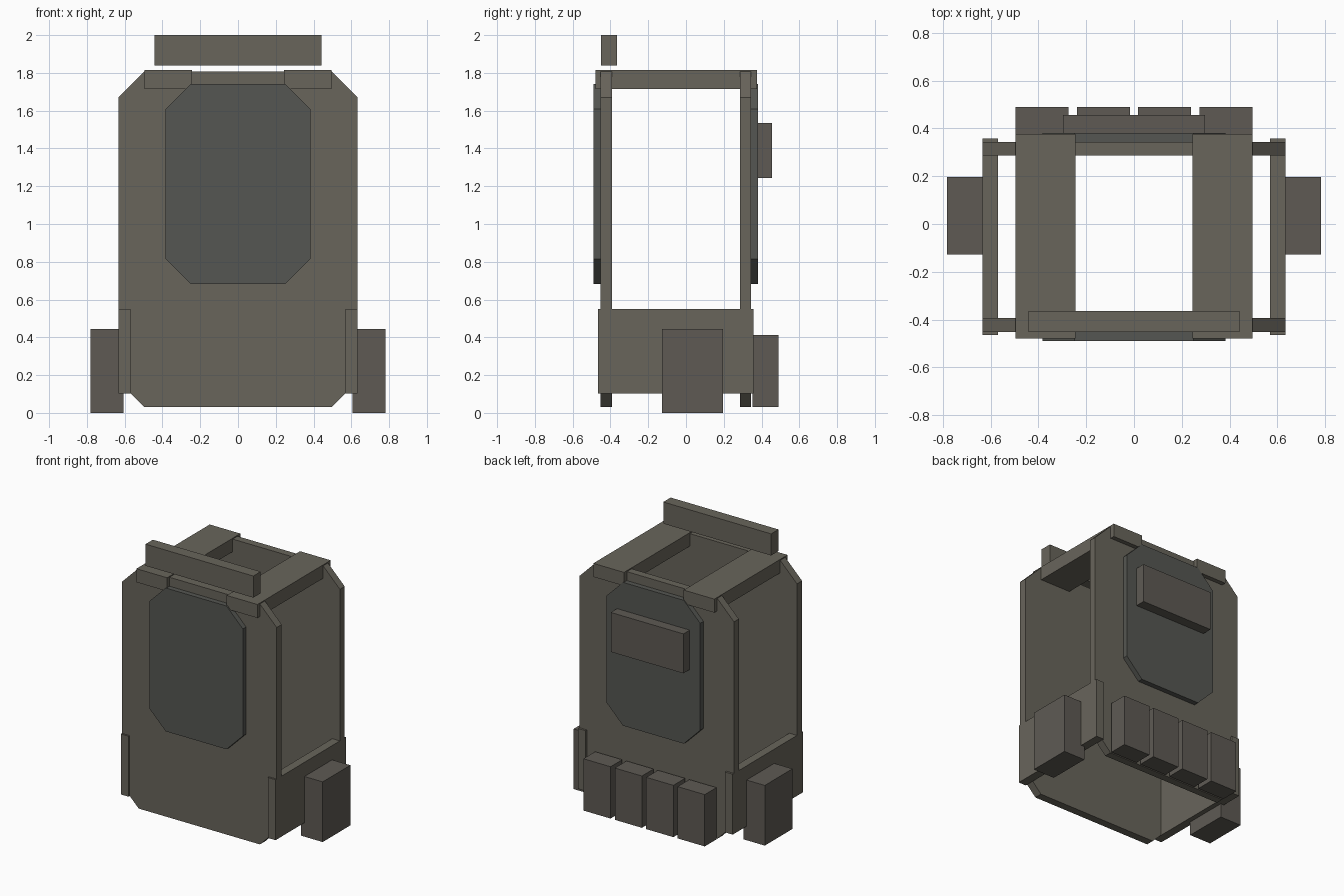
import bpy, bmesh

if "Cube" in bpy.data.objects:
    bpy.data.objects.remove(bpy.data.objects["Cube"])


def material(name, rgb):
    m = bpy.data.materials.new(name)
    m.diffuse_color = (*rgb, 1)
    m.use_nodes = True
    m.node_tree.nodes["Principled BSDF"].inputs["Base Color"].default_value = m.diffuse_color
    return m


FABRIC = material("fabric", (0.14, 0.13, 0.105))
PLATE = material("plate", (0.091, 0.094, 0.084))
POUCH = material("pouch", (0.112, 0.102, 0.088))


def prism(name, profile, y0, y1, mat):
    """Extrude an x-z outline from y0 to y1."""
    bm = bmesh.new()
    face = bm.faces.new([bm.verts.new((x, y0, z)) for x, z in profile])
    ext = bmesh.ops.extrude_face_region(bm, geom=[face])
    for v in ext["geom"]:
        if isinstance(v, bmesh.types.BMVert):
            v.co.y = y1
    bmesh.ops.recalc_face_normals(bm, faces=bm.faces)
    me = bpy.data.meshes.new(name)
    bm.to_mesh(me)
    bm.free()
    me.materials.append(mat)
    ob = bpy.data.objects.new(name, me)
    bpy.context.collection.objects.link(ob)
    return ob


def box(name, x, y, z, mat):
    (x0, x1), (z0, z1) = x, z
    return prism(name, [(x0, z0), (x1, z0), (x1, z1), (x0, z1)], *y, mat)


def octagon(w, z0, z1, c):
    """Rectangle of half width w with corners cut by c."""
    right = [(w - c, z0), (w, z0 + c), (w, z1 - c), (w - c, z1)]
    return right + [(-x, z) for x, z in reversed(right)]


# Front and back panels with armour plates
for side, panel_y, plate_y in (("front", (-0.452, -0.393), (-0.49, -0.452)),
                               ("back", (0.287, 0.343), (0.343, 0.381))):
    prism(side + "_panel", octagon(0.633, 0.03, 1.808, 0.137), *panel_y, FABRIC)
    prism(side + "_plate", octagon(0.383, 0.682, 1.742, 0.134), *plate_y, PLATE)

# Shoulder straps, waist bands and side pouches on both sides
for side, s in (("right", 1), ("left", -1)):
    def span(a, b):
        return tuple(sorted((s * a, s * b)))
    box(side + "_shoulder_strap", span(0.244, 0.495), (-0.48, 0.376), (1.715, 1.815), FABRIC)
    box(side + "_waist_band", span(0.57, 0.633), (-0.465, 0.358), (0.103, 0.55), FABRIC)
    box(side + "_side_pouch", span(0.606, 0.782), (-0.127, 0.196), (0, 0.445), POUCH)

# Row of back pouches
for i in range(4):
    cx = (i - 1.5) * 0.257
    box(f"back_pouch_{i + 1}", (cx - 0.111, cx + 0.111), (0.353, 0.49), (0.03, 0.413), POUCH)

# Upper back pouch and drag handle
box("upper_back_pouch", (-0.297, 0.297), (0.375, 0.455), (1.243, 1.535), POUCH)
box("drag_handle", (-0.441, 0.441), (-0.451, -0.365), (1.84, 2.0), FABRIC)
